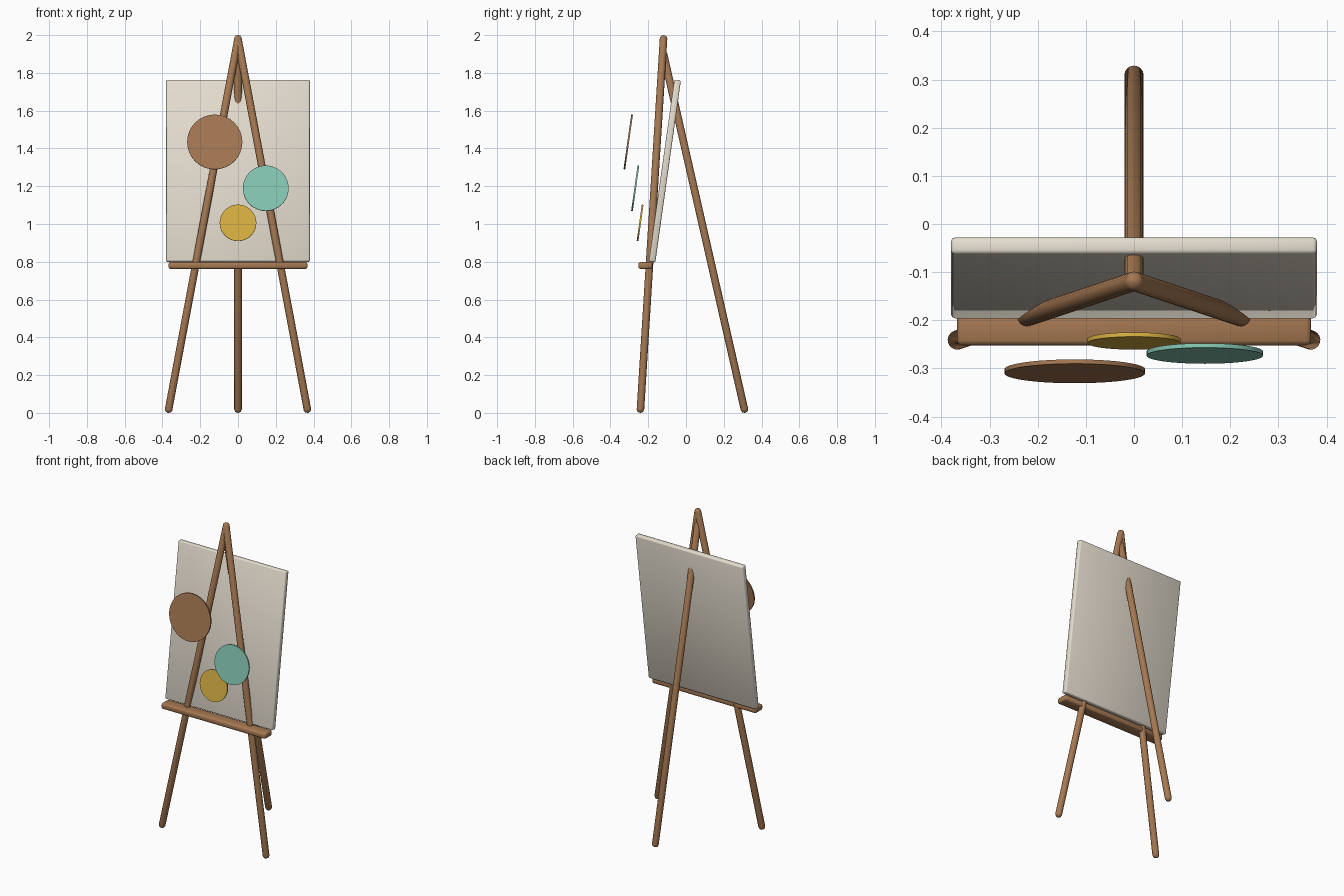
import bpy, math
from mathutils import Vector

cube = bpy.data.objects.get("Cube")
if cube:
    bpy.data.objects.remove(cube, do_unlink=True)


def material(name, rgb):
    m = bpy.data.materials.new(name)
    m.use_nodes = True
    m.diffuse_color = (*rgb, 1)
    m.node_tree.nodes["Principled BSDF"].inputs["Base Color"].default_value = (*rgb, 1)
    return m


wood = material("warm wood", (0.38, 0.19, 0.085))
linen = material("canvas cream", (0.78, 0.72, 0.62))
teal = material("paint teal", (0.24, 0.58, 0.46))
yellow = material("paint yellow", (0.70, 0.44, 0.055))

LEAN = math.radians(-8)   # backward lean of the canvas and paint discs
RADIUS = 0.02             # leg thickness


def finish(name, mat, bevel=0.0, segments=2):
    ob = bpy.context.object
    ob.name = ob.data.name = name
    ob.data.materials.append(mat)
    if bevel:
        mod = ob.modifiers.new("Rounded edges", 'BEVEL')
        mod.width = bevel
        mod.segments = segments
        mod.limit_method = 'ANGLE'
        mod.angle_limit = math.radians(50)
        bpy.ops.object.shade_smooth()
    else:
        bpy.ops.object.shade_smooth_by_angle(angle=math.radians(35))
    return ob


def rod(name, foot, head):
    """Round-ended pole between two end centres."""
    a, b = Vector(foot), Vector(head)
    axis = b - a
    bpy.ops.mesh.primitive_cylinder_add(
        vertices=16, radius=RADIUS, depth=axis.length + 2 * RADIUS, location=(a + b) / 2,
        rotation=axis.to_track_quat('Z', 'Y').to_euler())
    finish(name, wood, RADIUS * 0.9, 2)


def box(name, mat, centre, size, bevel, lean=0.0):
    bpy.ops.mesh.primitive_cube_add(size=1, location=centre, rotation=(lean, 0, 0))
    ob = bpy.context.object
    ob.scale = size
    bpy.ops.object.transform_apply(location=False, rotation=False, scale=True)
    finish(name, mat, bevel)


def disc(name, mat, centre, radius):
    bpy.ops.mesh.primitive_cylinder_add(
        vertices=48, radius=radius, depth=0.009, location=centre,
        rotation=(math.pi / 2 + LEAN, 0, 0))
    finish(name, mat)


# Tripod legs
for side, label in ((1, "left"), (-1, "right")):
    rod(f"front_leg_{label}", (side * 0.367, -0.241, 0.02), (0, -0.119, 1.98))
rod("rear_leg", (0, 0.309, 0.02), (0, -0.119, 1.9))

# Canvas and the ledge it rests on
box("canvas", linen, (0, -0.112, 1.281), (0.76, 0.035, 0.972), 0.008, LEAN)
box("ledge", wood, (0, -0.215, 0.78), (0.736, 0.074, 0.036), 0.01)

# Paint discs in front of the canvas
disc("brown_paint_disc", wood, (-0.123, -0.306, 1.434), 0.146)
disc("teal_paint_disc", teal, (0.147, -0.269, 1.189), 0.121)
disc("yellow_paint_disc", yellow, (0, -0.243, 1.006), 0.097)
